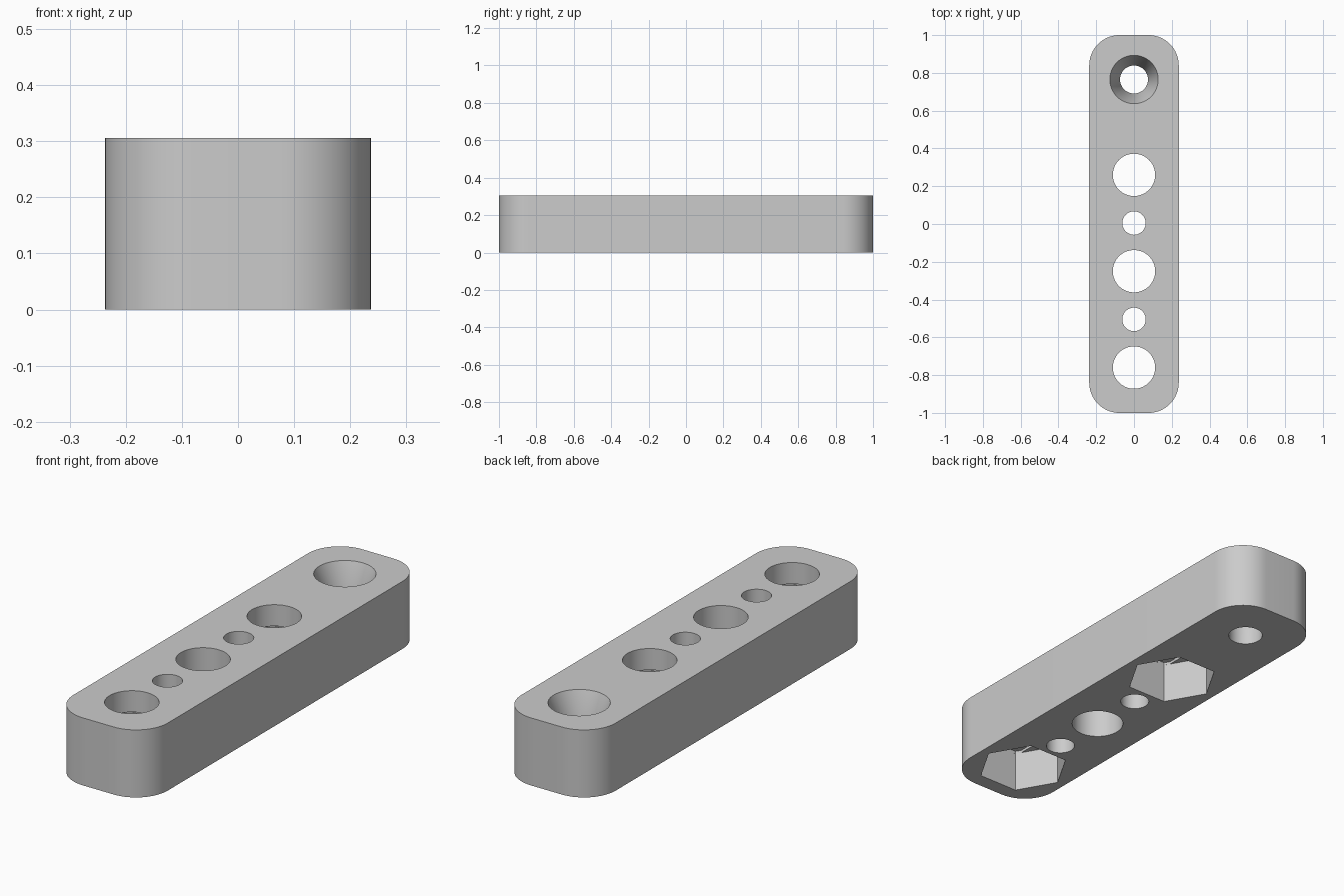
import bpy, bmesh, math

if "Cube" in bpy.data.objects:
    bpy.data.objects.remove(bpy.data.objects["Cube"], do_unlink=True)

HALF_W, HALF_L, HEIGHT, CORNER = 0.237, 1.0, 0.306, 0.16
BOLT_R, PIN_R, SCREW_R, SINK_R = 0.112, 0.062, 0.074, 0.128
HEX_R, HEX_TOP, STEP = 0.198, 0.185, 0.012
SINK_DEPTH, OVER = 0.15, 0.05

grey = bpy.data.materials.new("light grey")
grey.use_nodes = True
colour = (0.6, 0.6, 0.6, 1)
grey.diffuse_color = colour
grey.node_tree.nodes["Principled BSDF"].inputs["Base Color"].default_value = colour


def ring(radius, count):
    return [(radius * math.cos(math.tau * i / count),
             radius * math.sin(math.tau * i / count)) for i in range(count)]


def prism(name, points, z0, z1, y=0, top_scale=1):
    """Closed solid from an outline, optionally tapered towards the top."""
    bm = bmesh.new()
    low = [bm.verts.new((px, py + y, z0)) for px, py in points]
    high = [bm.verts.new((px * top_scale, py * top_scale + y, z1)) for px, py in points]
    bm.faces.new(low[::-1])
    bm.faces.new(high)
    n = len(points)
    for i in range(n):
        j = (i + 1) % n
        bm.faces.new((low[i], low[j], high[j], high[i]))
    mesh = bpy.data.meshes.new(name)
    bm.to_mesh(mesh)
    bm.free()
    mesh.materials.append(grey)
    obj = bpy.data.objects.new(name, mesh)
    bpy.context.collection.objects.link(obj)
    return obj


# Bar with rounded corners
outline = []
for quarter, (sx, sy) in enumerate([(1, 1), (-1, 1), (-1, -1), (1, -1)]):
    for i in range(17):
        a = math.pi / 2 * (quarter + i / 16)
        outline.append((sx * (HALF_W - CORNER) + CORNER * math.cos(a),
                        sy * (HALF_L - CORNER) + CORNER * math.sin(a)))
bar = prism("drilled_bar", outline, 0, HEIGHT)

cutters = []


def cut(name, *args, **kwargs):
    obj = prism(name, *args, **kwargs)
    obj.hide_render = True
    cutters.append(obj)


# Straight bolt and pin holes
for y, r in [(0.26, BOLT_R), (0.005, PIN_R), (-0.25, BOLT_R),
             (-0.505, PIN_R), (-0.76, BOLT_R)]:
    cut("hole_cutter", ring(r, 64), -OVER, HEIGHT + OVER, y)

# Countersunk screw hole
cut("screw_cutter", ring(SCREW_R, 64), -OVER, HEIGHT + OVER, 0.765)
slope = (SINK_R - SCREW_R) / SINK_DEPTH
cut("countersink_cutter", ring(SCREW_R, 64), HEIGHT - SINK_DEPTH, HEIGHT + OVER, 0.765,
    top_scale=(SINK_R + slope * OVER) / SCREW_R)

# Hexagonal nut pockets with a two-step bridged ceiling
half = BOLT_R + 0.001
edge_y = (HEX_R - half) * math.sqrt(3)
tip = (HEX_R / 2, HEX_R * math.sqrt(3) / 2)
slot = [(half, edge_y), tip, (-tip[0], tip[1]), (-half, edge_y),
        (-half, -edge_y), (-tip[0], -tip[1]), (tip[0], -tip[1]), (half, -edge_y)]
square = [(half, half), (-half, half), (-half, -half), (half, -half)]
for y in (0.26, -0.76):
    cut("pocket_cutter", ring(HEX_R, 6), -OVER, HEX_TOP, y)
    cut("slot_cutter", [(0.999 * a, 0.999 * b) for a, b in slot],
        HEX_TOP - OVER, HEX_TOP + STEP, y)
    cut("square_cutter", square, HEX_TOP - OVER, HEX_TOP + 2 * STEP, y)

# Apply the cuts, then drop the cutters
for c in cutters:
    mod = bar.modifiers.new("cut", 'BOOLEAN')
    mod.operation = 'DIFFERENCE'
    mod.solver = 'EXACT'
    mod.object = c
bpy.context.view_layer.update()
graph = bpy.context.evaluated_depsgraph_get()
result = bpy.data.meshes.new_from_object(bar.evaluated_get(graph))
bar.modifiers.clear()
bar.data = result
for c in cutters:
    bpy.data.objects.remove(c, do_unlink=True)

bpy.ops.object.select_all(action='DESELECT')
bar.select_set(True)
bpy.context.view_layer.objects.active = bar
bpy.ops.object.shade_smooth_by_angle(angle=math.radians(30))
